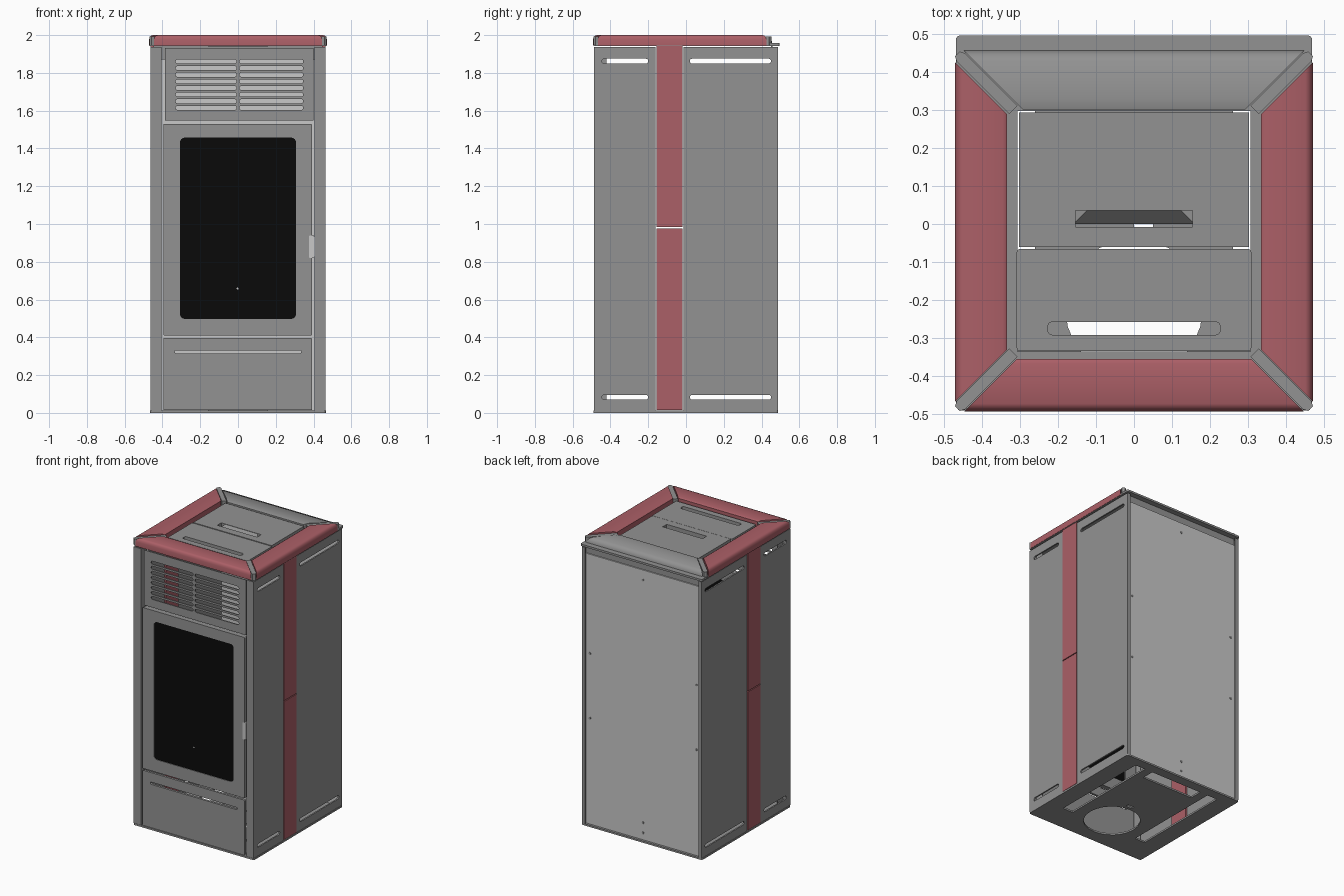
import bpy, bmesh, math
from mathutils import Vector

if "Cube" in bpy.data.objects:
    bpy.data.objects.remove(bpy.data.objects["Cube"], do_unlink=True)


def material(name, r, g, b):
    m = bpy.data.materials.new(name)
    m.use_nodes = True
    m.diffuse_color = (r, g, b, 1)
    m.node_tree.nodes["Principled BSDF"].inputs["Base Color"].default_value = (r, g, b, 1)
    return m


GREY = material("steel grey", 0.29, 0.29, 0.29)
LIGHT = material("light steel", 0.58, 0.58, 0.58)
RED = material("red enamel", 0.41, 0.115, 0.135)
BLACK = material("black glass", 0.003, 0.003, 0.003)


def add_object(name, mesh, mat):
    mesh.materials.clear()
    mesh.materials.append(mat)
    ob = bpy.data.objects.new(name, mesh)
    bpy.context.collection.objects.link(ob)
    return ob


def outline(u0, v0, u1, v1, r=0):
    """Corner points of a rectangle, rounded when r is given."""
    if r == 0:
        return [(u0, v0), (u1, v0), (u1, v1), (u0, v1)]
    r = min(r, 0.49 * min(u1 - u0, v1 - v0))
    pts = []
    for i, (cu, cv) in enumerate([(u1 - r, v1 - r), (u0 + r, v1 - r),
                                  (u0 + r, v0 + r), (u1 - r, v0 + r)]):
        for k in range(7):
            a = math.pi / 2 * (i + k / 6)
            pts.append((cu + r * math.cos(a), cv + r * math.sin(a)))
    return pts


# Sheet lying across axis x, y or z between lo and hi, with holes
PLACE = {"x": lambda u, v, w: (w, u, v),
         "y": lambda u, v, w: (u, w, v),
         "z": lambda u, v, w: (u, v, w)}


def plate(name, mat, axis, lo, hi, shape, holes=()):
    curve = bpy.data.curves.new(name, "CURVE")
    curve.dimensions = "2D"
    curve.fill_mode = "BOTH"
    curve.extrude = (hi - lo) / 2
    for pts in [shape, *holes]:
        s = curve.splines.new("POLY")
        s.points.add(len(pts) - 1)
        for p, (u, v) in zip(s.points, pts):
            p.co = (u, v, 0, 1)
        s.use_cyclic_u = True
    tmp = bpy.data.objects.new(name + "_outline", curve)
    bpy.context.collection.objects.link(tmp)
    dg = bpy.context.evaluated_depsgraph_get()
    mesh = bpy.data.meshes.new_from_object(tmp.evaluated_get(dg))
    bpy.data.objects.remove(tmp, do_unlink=True)
    bm = bmesh.new()
    bm.from_mesh(mesh)
    for v in bm.verts:
        v.co = PLACE[axis](v.co.x, v.co.y, v.co.z + (lo + hi) / 2)
    bmesh.ops.remove_doubles(bm, verts=bm.verts, dist=1e-5)
    bmesh.ops.recalc_face_normals(bm, faces=bm.faces)
    for f in bm.faces:
        f.smooth = False
    bm.to_mesh(mesh)
    bm.free()
    mesh.name = name
    return add_object(name, mesh, mat)


# Mitred top trim: profile of (inward distance, height) swept along one edge
PROFILE = [(0, 1.945), (0, 1.978), (0.004, 1.99), (0.01, 1.997), (0.02, 2.0),
           (0.125, 2.0), (0.137, 1.992), (0.137, 1.957)]


def trim(name, mat, a, b, profile=PROFILE):
    a, b = Vector(a), Vector(b)
    t = (b - a).normalized()
    n = Vector((-t.y, t.x))
    bm = bmesh.new()
    rings = []
    for p, s in ((a, 1), (b, -1)):
        rings.append([bm.verts.new((*(p + n * d + t * s * d), z)) for d, z in profile])
    count = len(profile)
    for i in range(count):
        j = (i + 1) % count
        bm.faces.new((rings[0][i], rings[0][j], rings[1][j], rings[1][i]))
    for ring in rings:
        bm.faces.new(ring)
    bmesh.ops.recalc_face_normals(bm, faces=bm.faces)
    mesh = bpy.data.meshes.new(name)
    bm.to_mesh(mesh)
    bm.free()
    ob = add_object(name, mesh, mat)
    bpy.ops.object.select_all(action="DESELECT")
    ob.select_set(True)
    bpy.context.view_layer.objects.active = ob
    bpy.ops.object.shade_smooth_by_angle(angle=math.radians(40))


# Floor with round opening, side slots and rear service openings
plate("floor", GREY, "z", 0, 0.012, outline(-0.465, -0.49, 0.465, 0.488, 0.012),
      [outline(-0.18, -0.4, 0.18, -0.04, 0.18),
       outline(-0.34, -0.3, -0.26, 0.42), outline(0.26, -0.3, 0.34, 0.42),
       outline(-0.2, 0.33, 0.2, 0.42), outline(0, -0.02, 0.05, 0.002)])
plate("floor_hatch", GREY, "z", 0.012, 0.02, outline(-0.16, 0.06, 0.16, 0.28))

# Side sheets, corner columns and red side strips
for side, s in (("left", 1), ("right", -1)):
    def across(a, b):
        return sorted((s * a, s * b))

    for part, y0, y1, s0, s1 in (("front", -0.488, -0.161, -0.445, -0.2),
                                 ("rear", -0.014, 0.487, 0.02, 0.45)):
        plate(f"{side}_{part}_sheet", GREY, "x", *across(0.452, 0.462),
              outline(y0, 0.012, y1, 1.936),
              [outline(s0, z, s1, z + 0.025, 0.0125) for z in (0.07, 1.85)])
    for part, z0, z1 in (("lower", 0.015, 0.977), ("upper", 0.983, 1.943)):
        plate(f"{side}_{part}_strip", RED, "x", *across(0.445, 0.464),
              outline(-0.157, z0, -0.018, z1))
    x0, x1 = across(0.406, 0.452)
    plate(f"{side}_front_column", GREY, "y", -0.488, -0.478, outline(x0, 0.012, x1, 1.936))
    plate(f"{side}_column_return", GREY, "x", *across(0.406, 0.412),
          outline(-0.478, 0.012, -0.42, 1.936))
    x0, x1 = across(0.436, 0.452)
    plate(f"{side}_rear_flange", GREY, "y", 0.48, 0.487, outline(x0, 0.012, x1, 1.936))

# Back sheet with screws and recessed strip above
plate("back_sheet", LIGHT, "y", 0.464, 0.472, outline(-0.452, 0.012, 0.452, 1.89))
plate("back_top_strip", GREY, "y", 0.45, 0.458, outline(-0.452, 1.87, 0.452, 1.943))
for x, heights in ((0, (0.06, 0.13, 1.82)), (-0.41, (0.75, 1.2)), (0.41, (0.75, 1.2))):
    for z in heights:
        plate("back_screw", GREY, "y", 0.472, 0.476,
              outline(x - 0.008, z - 0.008, x + 0.008, z + 0.008, 0.008))

# Upper grille with two columns of louvre slots
slots = []
for i in range(8):
    z = 1.604 + 0.035 * i
    slots += [outline(-0.33, z, -0.008, z + 0.022, 0.01),
              outline(0.008, z, 0.345, z + 0.022, 0.01)]
plate("grille_panel", GREY, "y", -0.484, -0.476, outline(-0.387, 1.548, 0.4, 1.932), slots)

# Fire door with glass and handle
plate("door", GREY, "y", -0.486, -0.45, outline(-0.395, 0.41, 0.392, 1.53, 0.006),
      [outline(-0.307, 0.498, 0.307, 1.457, 0.025)])
plate("door_glass", BLACK, "y", -0.482, -0.46, outline(-0.309, 0.496, 0.309, 1.459, 0.025))
plate("door_handle", LIGHT, "y", -0.488, -0.45, outline(0.376, 0.82, 0.404, 0.94, 0.008))
plate("glass_peephole", LIGHT, "y", -0.483, -0.481, outline(-0.007, 0.653, 0.003, 0.663, 0.005))

# Lower drawer front
plate("drawer_front", GREY, "y", -0.486, -0.47, outline(-0.395, 0.014, 0.392, 0.397, 0.006),
      [outline(-0.335, 0.315, 0.335, 0.331, 0.008)])

# Top base, showing as the rear lip and the channel inside the trims
plate("top_base", GREY, "z", 1.943, 1.957, outline(-0.468, -0.485, 0.468, 0.495, 0.012),
      [outline(-0.306, -0.335, 0.306, 0.297)])

# Red trims on three edges, grey trim at the back
trim("front_trim", RED, (-0.445, -0.492), (0.445, -0.492))
trim("left_trim", RED, (0.47, -0.467), (0.47, 0.425))
trim("right_trim", RED, (-0.47, 0.425), (-0.47, -0.467))
trim("back_trim", GREY, (0.447, 0.456), (-0.447, 0.456),
     [(0, 1.957), (0.002, 1.968), (0.012, 1.982), (0.03, 1.99), (0.125, 1.997),
      (0.155, 1.99), (0.155, 1.957)])

# Mitre ribs in the corners between trims
for sx in (1, -1):
    for end, corner, inner in (("front", -0.476, -0.338), ("rear", 0.438, 0.3)):
        a, b = Vector((sx * 0.455, corner)), Vector((sx * 0.317, inner))
        t = (b - a).normalized()
        w = Vector((-t.y, t.x)) * 0.015
        plate(f"{end}_mitre_rib", GREY, "z", 1.947, 1.992,
              [tuple(p) for p in (a - w, a - w * 0.6 - t * 0.012, a + w * 0.6 - t * 0.012,
                                  a + w, b + w, b - w)])

# Fixed vent panel, hopper lid and its sunken finger grip
plate("vent_panel", GREY, "z", 1.957, 1.982, outline(-0.308, -0.333, 0.308, -0.066, 0.008),
      [outline(-0.226, -0.291, 0.226, -0.257, 0.012)])
plate("hopper_lid", GREY, "z", 1.957, 1.984, outline(-0.302, -0.061, 0.302, 0.293),
      [outline(-0.154, -0.008, 0.154, 0.036)])
trim("lid_grip", GREY, (-0.16, 0), (0.16, 0),
     [(0, 1.94), (0, 1.945), (0.036, 1.982), (0.036, 1.974)])
